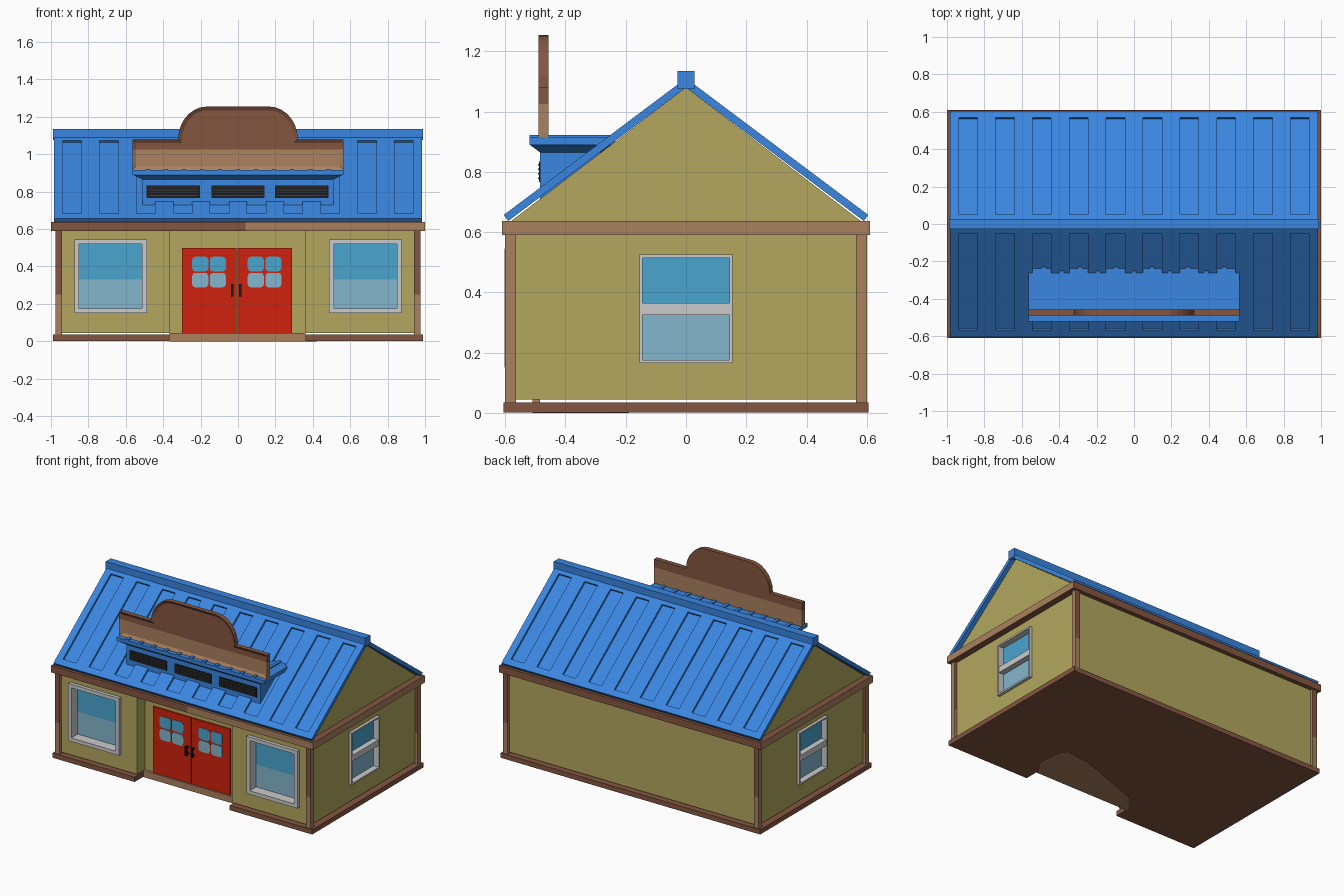
import bpy, bmesh, math
from mathutils import Vector

if "Cube" in bpy.data.objects:
    bpy.data.objects.remove(bpy.data.objects["Cube"])


def material(name, r, g, b):
    m = bpy.data.materials.new(name)
    lin = [((c / 255 + 0.055) / 1.055) ** 2.4 for c in (r, g, b)]
    m.diffuse_color = (*lin, 1)
    m.use_nodes = True
    m.node_tree.nodes["Principled BSDF"].inputs["Base Color"].default_value = m.diffuse_color
    return m


OLIVE = material("olive wall", 179, 167, 94)
BLUE = material("blue metal", 58, 134, 224)
RED = material("red door", 208, 34, 14)
GLASS = material("upper glass", 74, 165, 206)
PALE = material("lower glass", 132, 183, 205)
GRAY = material("window gray", 203, 203, 205)
DARK = material("dark wood", 132, 86, 64)
LIGHT = material("light wood", 170, 129, 94)
BLACK = material("black iron", 28, 28, 30)
SLAT = material("vent slat gray", 62, 62, 62)


def finish(name, bm, *mats):
    bmesh.ops.recalc_face_normals(bm, faces=bm.faces)
    me = bpy.data.meshes.new(name)
    bm.to_mesh(me)
    bm.free()
    for m in mats:
        me.materials.append(m)
    ob = bpy.data.objects.new(name, me)
    bpy.context.scene.collection.objects.link(ob)
    return ob


def prism_bm(pts, axis, a, b):
    """Extrude a 2D outline along an axis from a to b."""
    def put(p, d):
        return {"x": (d, *p), "y": (p[0], d, p[1]), "z": (*p, d)}[axis]
    bm = bmesh.new()
    lo = [bm.verts.new(put(p, a)) for p in pts]
    hi = [bm.verts.new(put(p, b)) for p in pts]
    bm.faces.new(lo)
    bm.faces.new(hi)
    for i in range(len(pts)):
        j = (i + 1) % len(pts)
        bm.faces.new((lo[i], lo[j], hi[j], hi[i]))
    bmesh.ops.recalc_face_normals(bm, faces=bm.faces)
    return bm


def prism(name, pts, axis, a, b, mat):
    return finish(name, prism_bm(pts, axis, a, b), mat)


def box(name, x, y, z, mat):
    return prism(name, [(x[0], y[0]), (x[1], y[0]), (x[1], y[1]), (x[0], y[1])], "z", *z, mat)


def two_tone(ob, cut, normal, rule):
    """Slice an object and paint light wood where the rule holds."""
    bm = bmesh.new()
    bm.from_mesh(ob.data)
    bmesh.ops.bisect_plane(bm, geom=bm.verts[:] + bm.edges[:] + bm.faces[:],
                           plane_co=cut, plane_no=normal)
    bm.normal_update()
    for f in bm.faces:
        f.material_index = int(rule(f.calc_center_median(), f.normal))
    bm.to_mesh(ob.data)
    bm.free()
    ob.data.materials.append(LIGHT)


# Base slab with entrance notch, worn patch underneath, doorstep
NL, NR = -0.365, 0.36
prism("base", [(-0.99, -0.605), (NL, -0.605), (NL, -0.49), (NR, -0.49), (NR, -0.605),
               (0.99, -0.605), (0.99, 0.605), (-0.99, 0.605)], "z", 0.002, 0.035, DARK)
prism("worn_patch", [(NL, -0.49), (NR, -0.49), (0.42, -0.4), (0.41, -0.25), (0.36, -0.19),
                     (0.2, -0.21), (0, -0.28), (-0.28, -0.38)], "z", 0, 0.004, LIGHT)
box("doorstep", (NL, NR), (-0.51, -0.485), (0, 0.045), LIGHT)

# House body with entrance recess and window pockets cut in
house = prism("walls", [(-0.58, 0.045), (0.58, 0.045), (0.58, 0.637), (0, 1.08), (-0.58, 0.637)],
              "x", -0.955, 0.955, OLIVE)
cutters = [box("cut_entrance", (NL, NR), (-0.7, -0.49), (0, 0.6), OLIVE)]
for s in (-1, 1):
    cutters.append(box("cut_front", sorted((s * 0.5, s * 0.865)), (-0.7, -0.52), (0.16, 0.535), OLIVE))
    cutters.append(box("cut_side", sorted((s * 0.915, s * 1.1)), (-0.15, 0.15), (0.17, 0.52), OLIVE))
for c in cutters:
    c.hide_render = True
    mod = house.modifiers.new("cut", "BOOLEAN")
    mod.operation, mod.object, mod.solver = "DIFFERENCE", c, "EXACT"
bpy.context.view_layer.update()
cut_mesh = bpy.data.meshes.new_from_object(house.evaluated_get(bpy.context.evaluated_depsgraph_get()))
house.modifiers.clear()
house.data = cut_mesh
for c in cutters:
    bpy.data.objects.remove(c)

# Corner posts and eave beam
for sx in (-1, 1):
    for sy in (-1, 1):
        p = box("corner_post", sorted((sx * 0.94, sx * 0.975)), sorted((sy * 0.565, sy * 0.6)),
                (0.03, 0.6), DARK)
        two_tone(p, (0, 0, 0.25), (0, 0, 1), lambda c, n: abs(n.x) > 0.5 or c.z < 0.25)
beam = box("eave_beam", (-1, 1), (-0.61, 0.61), (0.59, 0.637), DARK)
two_tone(beam, (0.04, 0, 0), (1, 0, 0),
         lambda c, n: abs(n.x) > 0.5 or (n.y < -0.5 and c.x > 0.04))

# Roof slopes with ten sunken panels each
xs = [-0.985]
for i in range(10):
    cx = (i - 4.5) * 0.197
    xs += [cx - 0.05, cx + 0.05]
xs.append(0.985)
ts = [0, 0.044, 0.694, 0.7375]
for s, name in ((-1, "front_roof"), (1, "back_roof")):
    bm = bmesh.new()
    grid = [[bm.verts.new((x, s * (0.605 - 0.8 * t), 0.657 + 0.6 * t)) for t in ts] for x in xs]
    sunk = []
    for i in range(len(xs) - 1):
        for j in range(3):
            q = [grid[i][j], grid[i + 1][j], grid[i + 1][j + 1], grid[i][j + 1]]
            f = bm.faces.new(q if s < 0 else q[::-1])
            if j == 1 and i % 2:
                sunk.append(f)
    bm.normal_update()
    rim = [e for e in bm.edges if e.is_boundary]
    ext = bmesh.ops.extrude_edge_only(bm, edges=rim)["geom"]
    bmesh.ops.translate(bm, verts=[v for v in ext if isinstance(v, bmesh.types.BMVert)],
                        vec=Vector((0, -0.6 * s, -0.8)) * 0.025)
    bmesh.ops.edgeloop_fill(bm, edges=[e for e in bm.edges if e.is_boundary])
    bmesh.ops.recalc_face_normals(bm, faces=bm.faces)
    bmesh.ops.inset_individual(bm, faces=sunk, thickness=0, depth=-0.014)
    finish(name, bm, BLUE)
box("ridge_cap", (-0.99, 0.99), (-0.028, 0.028), (1.075, 1.135), BLUE)

# Vent dormer: body, flared cornice, ribbed top
box("dormer_body", (-0.51, 0.51), (-0.485, -0.27), (0.7, 0.866), BLUE)
bm = prism_bm([(-0.51, -0.485), (0.51, -0.485), (0.51, -0.25), (-0.51, -0.25)], "z", 0.865, 0.891)
for v in bm.verts:
    if v.co.z > 0.88:
        v.co.x *= 0.563 / 0.51
        if v.co.y < -0.4:
            v.co.y = -0.52
finish("dormer_cornice", bm, BLUE)
box("dormer_top", (-0.563, 0.563), (-0.52, -0.235), (0.89, 0.915), BLUE)
for i in range(-5, 6):
    box("dormer_rib", (i * 0.0965 - 0.011, i * 0.0965 + 0.011), (-0.52, -0.23), (0.91, 0.922), BLUE)
for cx in (-0.345, 0, 0.34):
    box("vent", (cx - 0.143, cx + 0.143), (-0.488, -0.48), (0.767, 0.834), BLACK)
    for k in range(4):
        z = 0.777 + k * 0.015
        box("vent_slat", (cx - 0.135, cx + 0.135), (-0.491, -0.484), (z, z + 0.004), SLAT)

# Blank sign board with arched top and raised border
arch = []
for k in range(8):
    a = math.radians(90 * k / 7)
    arch.append((0.165 + 0.155 * math.cos(a), 1.08 + 0.175 * math.sin(a)))
half = [(0.565, 0.915), (0.565, 1.08)] + arch
bm = prism_bm(half + [(-x, z) for x, z in reversed(half)], "y", -0.49, -0.457)
front = [f for f in bm.faces if f.normal.y < -0.9 and len(f.verts) > 4]
bmesh.ops.inset_region(bm, faces=front, thickness=0.02, depth=-0.012, use_even_offset=True)
sign = finish("sign_board", bm, DARK)
two_tone(sign, (0, 0, 1.025), (0, 0, 1), lambda c, n: c.z < 1.025)


# Windows: u runs along the wall, d is distance from the house centre
def wall_box(name, wall, u, v, d, mat):
    if wall == 0:
        box(name, u, (-d[1], -d[0]), v, mat)
    else:
        box(name, sorted((wall * d[0], wall * d[1])), u, v, mat)


def frame(name, wall, u, v, w, d):
    wall_box(name + "_left", wall, (u[0], u[0] + w), v, d, GRAY)
    wall_box(name + "_right", wall, (u[1] - w, u[1]), v, d, GRAY)
    wall_box(name + "_bottom", wall, (u[0] + w, u[1] - w), (v[0], v[0] + w), d, GRAY)
    wall_box(name + "_top", wall, (u[0] + w, u[1] - w), (v[1] - w, v[1]), d, GRAY)


for s in (-1, 1):
    u = sorted((s * 0.487, s * 0.875))
    frame("front_window_frame", 0, u, (0.15, 0.545), 0.025, (0.521, 0.603))
    inner = (u[0] + 0.02, u[1] - 0.02)
    wall_box("front_glass_lower", 0, inner, (0.17, 0.33), (0.525, 0.533), PALE)
    wall_box("front_glass_upper", 0, inner, (0.33, 0.525), (0.525, 0.533), GLASS)
    frame("side_window_frame", s, (-0.155, 0.155), (0.165, 0.525), 0.011, (0.916, 0.975))
    wall_box("side_window_rail", s, (-0.144, 0.144), (0.325, 0.365), (0.916, 0.972), GRAY)
    wall_box("side_glass_lower", s, (-0.145, 0.145), (0.175, 0.33), (0.925, 0.933), PALE)
    wall_box("side_glass_upper", s, (-0.145, 0.145), (0.36, 0.516), (0.925, 0.933), GLASS)

# Double door with rounded panes and pull handles
for x0, x1, cx, hx in ((-0.3, -0.007, -0.155, -0.03), (-0.004, 0.29, 0.142, 0.013)):
    box("door_leaf", (x0, x1), (-0.5, -0.47), (0.045, 0.5), RED)
    for dx in (-0.047, 0.047):
        for z, mat in ((0.327, PALE), (0.413, GLASS)):
            pts = []
            for k, (sx, sz) in enumerate(((1, 1), (-1, 1), (-1, -1), (1, -1))):
                for t in (0, 45, 90):
                    a = math.radians(90 * k + t)
                    pts.append((cx + dx + sx * 0.026 + 0.017 * math.cos(a),
                                z + sz * 0.022 + 0.017 * math.sin(a)))
            prism("door_pane", pts, "y", -0.503, -0.497, mat)
    box("door_handle", (hx - 0.007, hx + 0.007), (-0.528, -0.517), (0.24, 0.305), BLACK)
    for z in (0.244, 0.291):
        box("handle_mount", (hx - 0.006, hx + 0.006), (-0.52, -0.499), (z, z + 0.01), BLACK)
